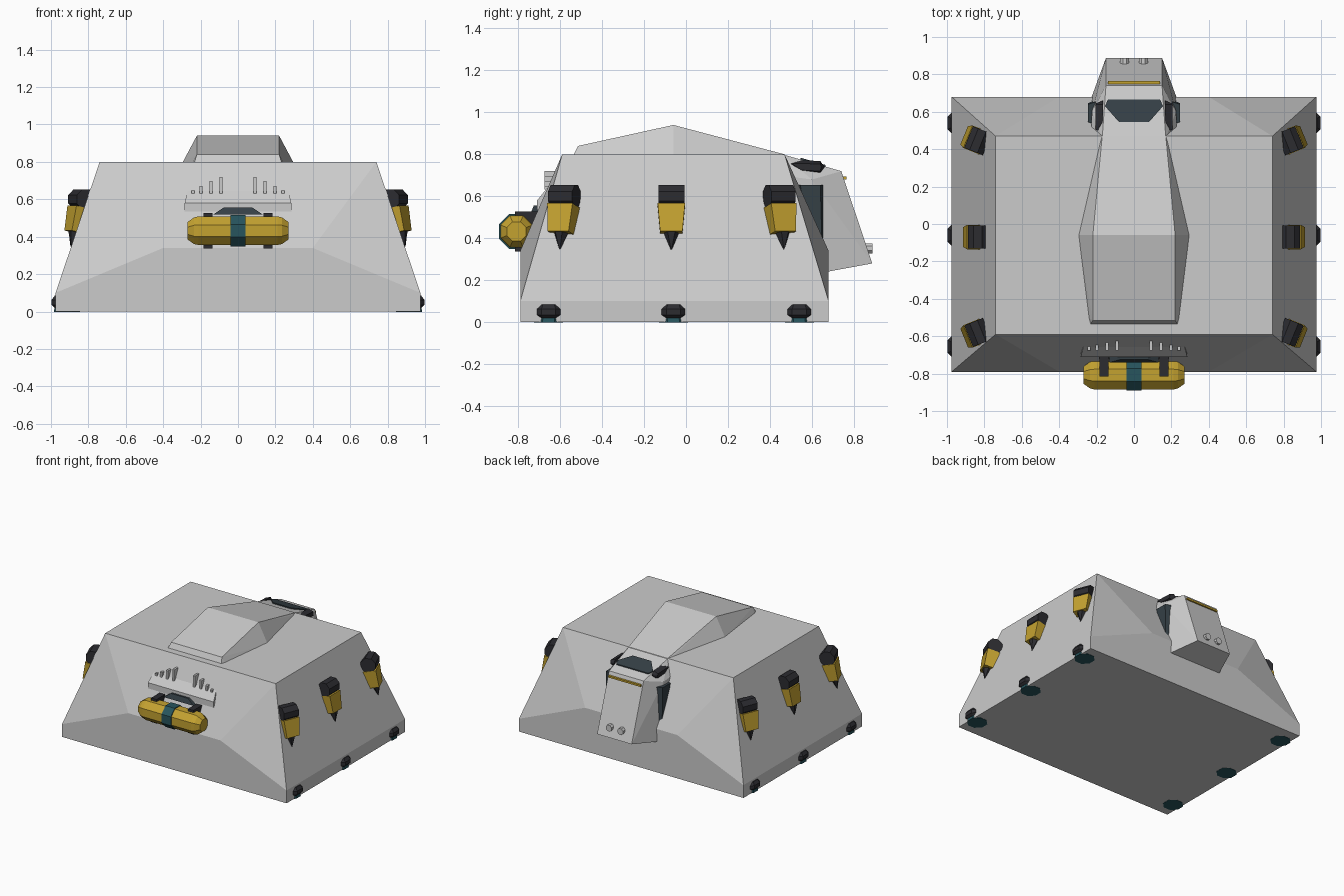
import bpy, bmesh, math
from mathutils import Matrix, Vector

if "Cube" in bpy.data.objects:
    bpy.data.objects.remove(bpy.data.objects["Cube"])


def mat(name, col):
    m = bpy.data.materials.new(name)
    m.diffuse_color = (*col, 1)
    m.use_nodes = True
    m.node_tree.nodes["Principled BSDF"].inputs["Base Color"].default_value = m.diffuse_color
    return m


YELLOW = mat("yellow", (0.55, 0.36, 0.03))
BLACK = mat("black", (0.025, 0.025, 0.03))
TEAL = mat("teal", (0.02, 0.09, 0.11))
GLASS = mat("dark_glass", (0.035, 0.05, 0.06))


def finish(name, bm, material=None, xf=None):
    if xf:
        bm.transform(xf)
    bmesh.ops.recalc_face_normals(bm, faces=bm.faces)
    me = bpy.data.meshes.new(name)
    bm.to_mesh(me)
    bm.free()
    ob = bpy.data.objects.new(name, me)
    bpy.context.collection.objects.link(ob)
    if material:
        me.materials.append(material)
    return ob


def hull(name, pts, material=None, xf=None, mirror=True):
    """Faceted solid around the points, optionally mirrored in x."""
    bm = bmesh.new()
    for x, y, z in pts:
        bm.verts.new((x, y, z))
        if mirror and x != 0:
            bm.verts.new((-x, y, z))
    r = bmesh.ops.convex_hull(bm, input=bm.verts)
    junk = {v for v in r["geom_interior"] if isinstance(v, bmesh.types.BMVert)}
    bmesh.ops.delete(bm, geom=list(junk), context="VERTS")
    bmesh.ops.dissolve_limit(bm, angle_limit=0.02, verts=bm.verts, edges=bm.edges)
    return finish(name, bm, material, xf)


def box(name, x, y, z, material=None, xf=None):
    return hull(name, [(a, b, c) for a in x for b in y for c in z], material, xf, False)


def lathe(name, profile, n, material=None, xf=None):
    """(radius, height) rings around z, as a convex solid."""
    pts = []
    for r, h in profile:
        for i in range(n):
            a = 2 * math.pi * (i + 0.5) / n
            pts.append((r * math.cos(a), r * math.sin(a), h))
    return hull(name, pts, material, xf, False)


T = Matrix.Translation
ALONG_X = Matrix.Rotation(math.pi / 2, 4, "Y")
ALONG_Y = Matrix.Rotation(-math.pi / 2, 4, "X")

# Main armoured body
body = [(0.74, -0.59, 0.8), (0.74, 0.47, 0.8)]
for y in (-0.79, 0.68):
    body += [(0.975, y, 0), (0.975, y, 0.1), (0.4, y, 0.34)]
hull("body", body)

# Raised roof spine
hull("roof_spine", [(0.235, -0.54, 0.79), (0.245, -0.5, 0.79), (0.22, -0.515, 0.84),
                    (0.22, -0.06, 0.94), (0.3, -0.06, 0.79), (0.18, 0.46, 0.79), (0.17, 0.47, 0.8)])

# Rear cab with its window, side panels and details
hull("cab", [(0.17, 0.46, 0.8), (0.15, 0.74, 0.72), (0.15, 0.888, 0.28),
             (0.23, 0.67, 0.24), (0.225, 0.6, 0.68), (0.23, 0.45, 0.7), (0.23, 0.45, 0.24)])


def roof(y):
    return 0.8 - 0.29 * (y - 0.47)


hull("cab_window", [(x, y, roof(y) + d) for d in (-0.02, 0.006)
                    for x, y in ((0.14, 0.665), (0.155, 0.63), (0.08, 0.545))], GLASS)
box("cab_stripe", (-0.14, 0.14), (0.745, 0.765), (0.68, 0.694), YELLOW)
for s in (-1, 1):
    hull("cab_side_panel", [(s * x, y, z) for x, i in ((0.2, 0), (0.246, 0.015)) for y, z in
                            ((0.53 + i, 0.655), (0.655 - i, 0.655), (0.665 - i, 0.3), (0.6, 0.3))],
         GLASS, mirror=False)
    hull("cab_ear", [(s * x, y, z) for x, i in ((0.165, 0), (0.205, 0.015)) for y, z in
                     ((0.49 + i, 0.755), (0.55, 0.772 - i), (0.64, 0.768 - i),
                      (0.66 - i, 0.74), (0.64, 0.705 + i), (0.55, 0.71 + i))], BLACK, mirror=False)
    lathe("cab_nozzle", [(0.026, -0.03), (0.026, 0.022)], 8, None,
          T((s * 0.05, 0.866, 0.352)) @ ALONG_Y)

# Front tank, band and brackets
lathe("tank", [(0.05, -0.27), (0.077, -0.235), (0.083, -0.21),
               (0.083, 0.21), (0.077, 0.235), (0.05, 0.27)], 8, YELLOW, T((0, -0.808, 0.432)) @ ALONG_X)
lathe("tank_band", [(0.09, -0.04), (0.09, 0.04)], 8, TEAL, T((0, -0.808, 0.432)) @ ALONG_X)
for s in (-1, 1):
    box("tank_bracket", (s * 0.16 - 0.024, s * 0.16 + 0.024), (-0.815, -0.69), (0.338, 0.527), BLACK)
hull("tank_mount", [(0.13, -0.74, 0.52), (0.075, -0.725, 0.557), (0.075, -0.68, 0.557),
                    (0.13, -0.68, 0.52)], GLASS)

# Vent ledge with stepped fins
hull("vent_ledge", [(0.285, -0.71, 0.535), (0.285, -0.71, 0.58), (0.27, -0.655, 0.648),
                    (0.28, -0.64, 0.535), (0.27, -0.64, 0.648)])
for s in (-1, 1):
    for x, top in ((0.09, 0.72), (0.145, 0.697), (0.197, 0.67), (0.24, 0.65)):
        box("vent_fin", (s * x - 0.008, s * x + 0.008), (-0.675, -0.62), (0.632, top))

# Side thrusters: drum, tapered yellow housing and spike, corner ones turned outward
for s in (-1, 1):
    for y, yaw in ((-0.58, -22), (-0.07, 0), (0.445, 22)):
        base = T((s * 0.835, y, 0.6)) @ Matrix.Rotation(math.radians(s * yaw), 4, "Z") \
            @ Matrix.Scale(s, 4, (1, 0, 0))
        lathe("thruster_drum", [(0.058, -0.062), (0.058, 0.062)], 8, BLACK, base @ ALONG_Y)
        tilt = base @ Matrix.Rotation(math.radians(-13), 4, "Y")
        hull("thruster_housing", [(x * k, yy * k, z) for z, k in ((-0.045, 1), (-0.18, 0.82))
                                  for x in (-0.048, 0.048) for yy in (-0.065, 0.065)],
             YELLOW, tilt, False)
        lathe("thruster_spike", [(0.04, -0.17), (0.003, -0.26)], 6, BLACK, tilt)

# Feet along the lower edges
for s in (-1, 1):
    for y in (-0.655, -0.06, 0.54):
        at = T((s * 0.915, y, 0))
        lathe("foot_pad", [(0.075, -0.002), (0.07, 0.03)], 8, TEAL, at)
        lathe("foot_hub", [(0.072, 0.02), (0.089, 0.035), (0.089, 0.062), (0.07, 0.085)], 8, BLACK, at)
